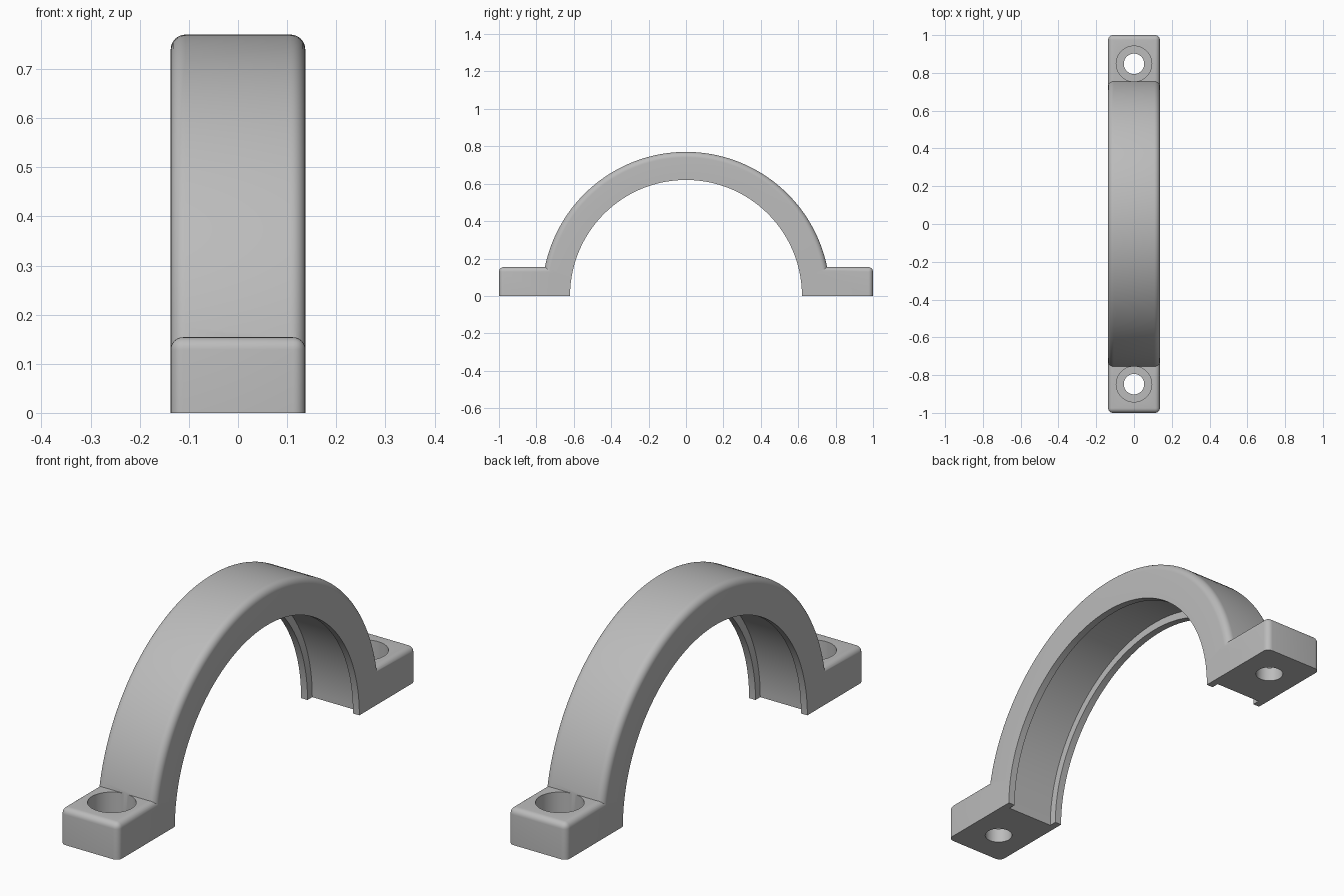
import bpy, bmesh, math
from mathutils import Matrix, Vector

HALF_W = 0.137       # half width of the strap
R_OUT, R_LIP, R_GROOVE = 0.77, 0.62, 0.652
LIP, FILLET = 0.03, 0.03
FOOT_H, HOLE_Y = 0.154, 0.848

if "Cube" in bpy.data.objects:
    bpy.data.objects.remove(bpy.data.objects["Cube"], do_unlink=True)

grey = bpy.data.materials.new("plain grey")
grey.use_nodes = True
colour = (0.5, 0.5, 0.5, 1)
grey.diffuse_color = colour
grey.node_tree.nodes["Principled BSDF"].inputs["Base Color"].default_value = colour


def make_object(name, bm):
    bmesh.ops.recalc_face_normals(bm, faces=bm.faces[:])
    mesh = bpy.data.meshes.new(name)
    bm.to_mesh(mesh)
    bm.free()
    mesh.materials.append(grey)
    obj = bpy.data.objects.new(name, mesh)
    bpy.context.collection.objects.link(obj)
    return obj


def arch():
    # Half of the cross-section (x, radius), then mirrored
    half = [(HALF_W - LIP, R_GROOVE), (HALF_W - LIP, R_LIP), (HALF_W, R_LIP)]
    for i in range(9):
        a = math.pi / 2 * i / 8
        half.append((HALF_W - FILLET + FILLET * math.cos(a),
                     R_OUT - FILLET + FILLET * math.sin(a)))
    section = half + [(-x, r) for x, r in reversed(half)]
    bm = bmesh.new()
    face = bm.faces.new([bm.verts.new((x, r, 0)) for x, r in section])
    # Sweep half a turn, closing both ends
    steps, rings = 96, []
    for s in range(steps + 1):
        a = math.pi * s / steps
        rings.append(face.verts[:] if s == 0 else
                     [bm.verts.new((x, r * math.cos(a), r * math.sin(a))) for x, r in section])
    n = len(section)
    for r0, r1 in zip(rings, rings[1:]):
        for i in range(n):
            j = (i + 1) % n
            bm.faces.new((r0[i], r0[j], r1[j], r1[i]))
    bm.faces.new(rings[-1])
    for v in rings[-1]:
        v.co.z = 0
    return make_object("clamp_strap", bm)


def foot(name, side):
    # Block with rounded top and outer corners
    inner, outer = 0.70, 1.0
    bm = bmesh.new()
    bmesh.ops.create_cube(bm, size=1, matrix=Matrix.Translation(
        (0, side * (inner + outer) / 2, FOOT_H / 2))
        @ Matrix.Diagonal((2 * HALF_W, outer - inner, FOOT_H, 1)))
    rounded = []
    for e in bm.edges:
        mid = (e.verts[0].co + e.verts[1].co) / 2
        on_inner = mid.y * side < inner + 0.01
        if mid.z > 0.01 and not on_inner:
            rounded.append(e)
    bmesh.ops.bevel(bm, geom=rounded, offset=0.025, segments=6, profile=0.5, affect='EDGES')
    return make_object(name, bm)


def cylinder(name, radius, y, z0, z1):
    bm = bmesh.new()
    bmesh.ops.create_cone(bm, cap_ends=True, segments=48, radius1=radius, radius2=radius,
                          depth=z1 - z0, matrix=Matrix.Translation((0, y, (z0 + z1) / 2)))
    obj = make_object(name, bm)
    obj.hide_render = True
    return obj


def combine(target, other, operation):
    mod = target.modifiers.new(operation, 'BOOLEAN')
    mod.operation, mod.solver, mod.object = operation, 'EXACT', other
    bpy.ops.object.select_all(action='DESELECT')
    bpy.context.view_layer.objects.active = target
    target.select_set(True)
    bpy.ops.object.modifier_apply(modifier=mod.name)
    bpy.data.objects.remove(other, do_unlink=True)


strap = arch()
for side, name in ((-1, "front"), (1, "back")):
    y = side * HOLE_Y
    combine(strap, foot(name + "_foot", side), 'UNION')
    # Screw hole with a wide counterbore
    combine(strap, cylinder(name + "_bore", 0.094, y, 0.06, 0.25), 'DIFFERENCE')
    combine(strap, cylinder(name + "_screw_hole", 0.054, y, -0.1, 0.3), 'DIFFERENCE')

strap.select_set(True)
bpy.context.view_layer.objects.active = strap
bpy.ops.object.shade_smooth_by_angle(angle=math.radians(30))
